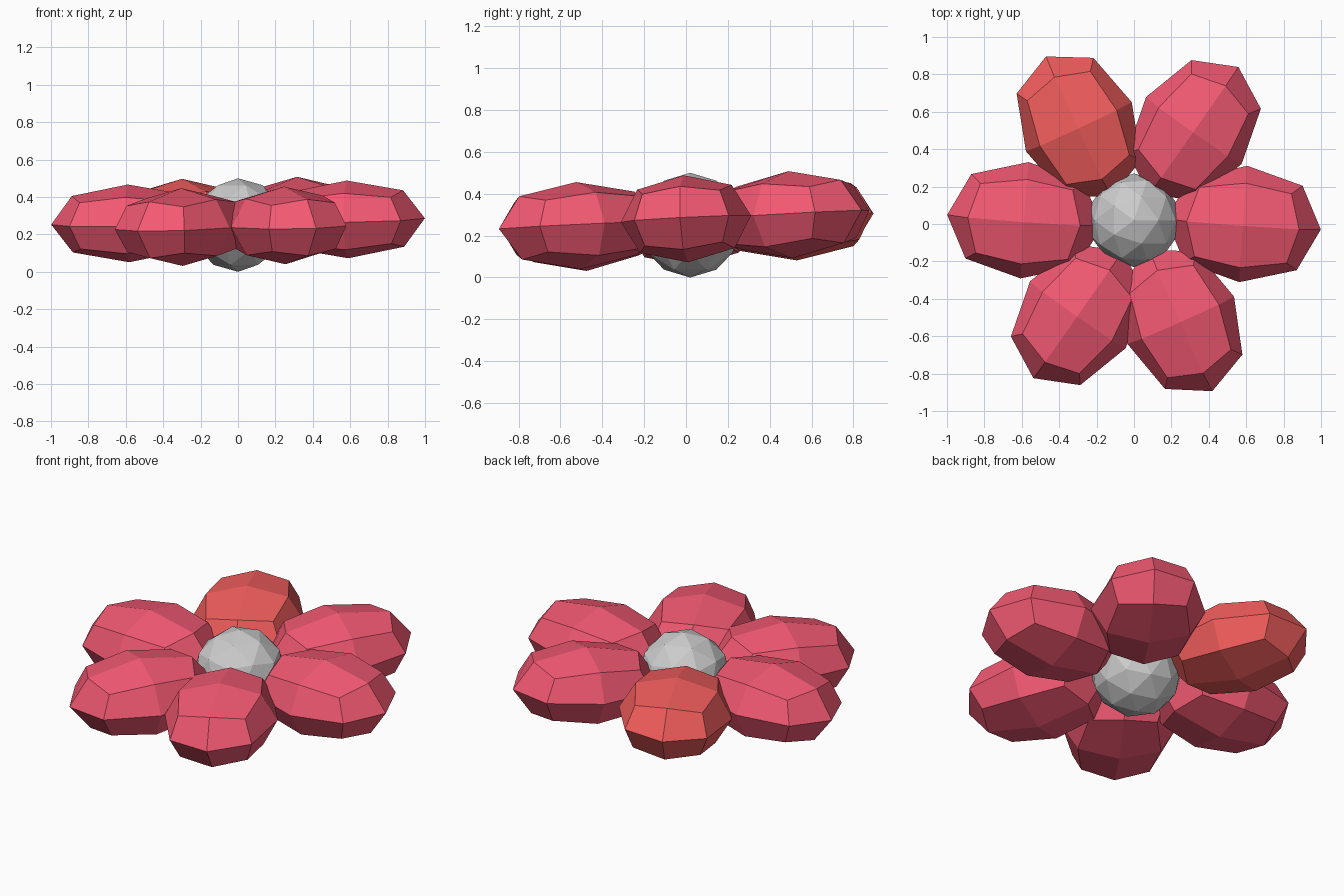
import bpy
from math import radians
from mathutils import Matrix, Vector

if "Cube" in bpy.data.objects:
    bpy.data.objects.remove(bpy.data.objects["Cube"])


def material(name, rgb):
    m = bpy.data.materials.new(name)
    m.diffuse_color = (*rgb, 1)
    m.use_nodes = True
    m.node_tree.nodes["Principled BSDF"].inputs["Base Color"].default_value = m.diffuse_color
    return m


pink = material("petal_pink", (0.90, 0.10, 0.17))
red = material("petal_red", (0.90, 0.11, 0.11))

# Flower head: faceted ball
bpy.ops.mesh.primitive_ico_sphere_add(subdivisions=2, radius=0.25, location=(0, 0.02, 0.25))
bpy.context.object.name = "flower_centre"

# Petals: stretched cubes rounded by one subdivision, lying in a slightly tilted plane
HALF = Vector((0.415, 0.312, 0.208))
LIMIT = 0.8395  # how far a subdivided cube shrinks along its axes
tilt = Matrix.Rotation(0.05, 4, 'X') @ Matrix.Rotation(-0.019, 4, 'Y')


def petal(name, x, y, angle, mat):
    bpy.ops.mesh.primitive_cube_add(size=2)
    ob = bpy.context.object
    ob.name = name
    z = 0.269 + 0.05 * y + 0.019 * x
    ob.matrix_world = (Matrix.Translation((x, y, z)) @ tilt
                       @ Matrix.Rotation(radians(angle), 4, 'Z')
                       @ Matrix.Diagonal((*(HALF / LIMIT), 1)))
    sub = ob.modifiers.new("round", 'SUBSURF')
    sub.levels = sub.render_levels = 1
    ob.data.materials.append(mat)
    bpy.ops.object.shade_flat()


petal("petal_right", 0.585, 0.0, -4, pink)
petal("petal_back_right", 0.32, 0.50, 55, pink)
petal("petal_back_left", -0.295, 0.52, 115, red)
petal("petal_left", -0.585, 0.02, 176, pink)
petal("petal_front_left", -0.30, -0.485, 235, pink)
petal("petal_front_right", 0.25, -0.515, 294, pink)
